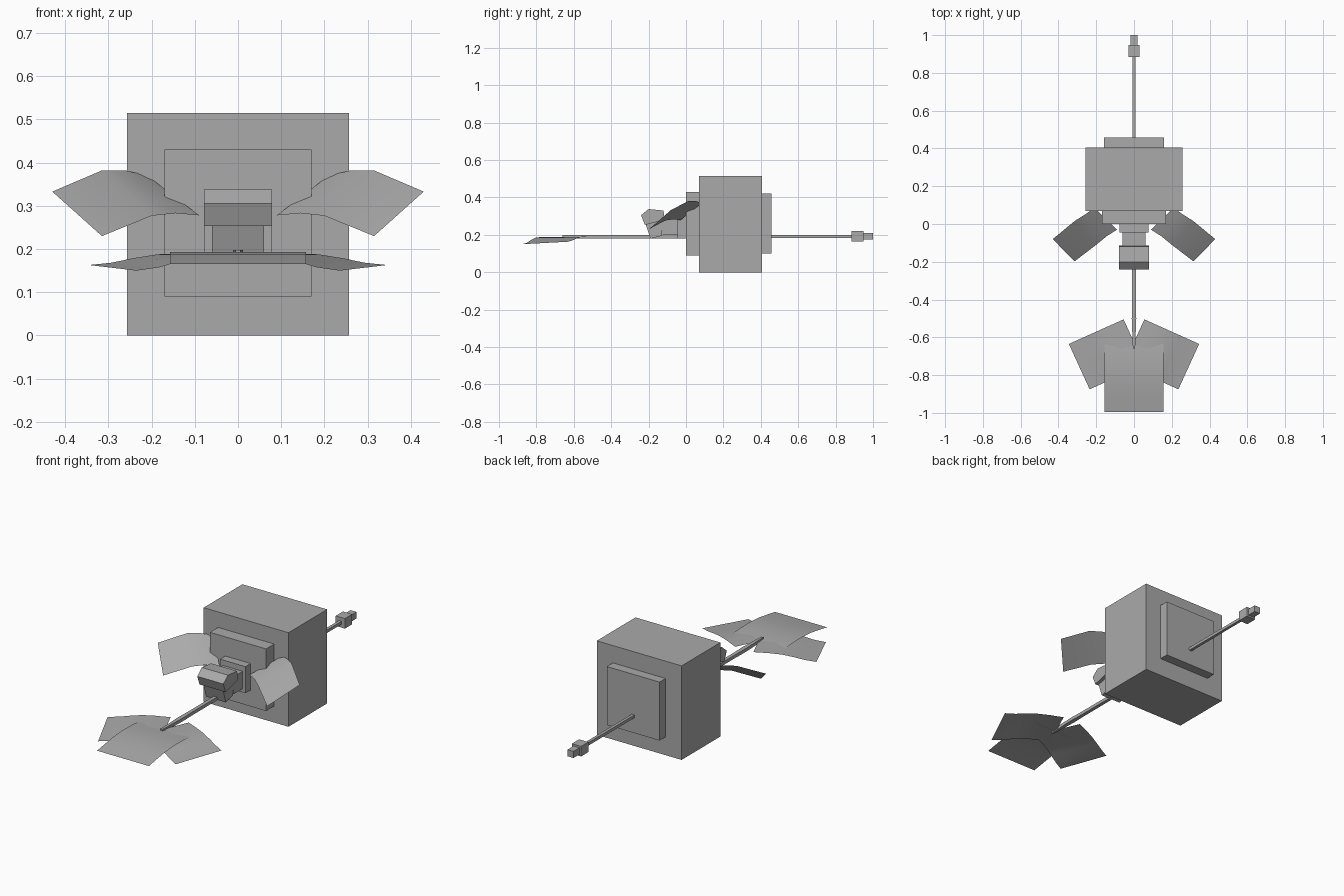
import bpy
from mathutils import Vector

if "Cube" in bpy.data.objects:
    bpy.data.objects.remove(bpy.data.objects["Cube"], do_unlink=True)

grey = bpy.data.materials.new("plain grey")
grey.use_nodes = True
grey.diffuse_color = (0.4, 0.4, 0.4, 1)
grey.node_tree.nodes["Principled BSDF"].inputs["Base Color"].default_value = (0.4, 0.4, 0.4, 1)


def add_mesh(name, verts, faces, smooth=False):
    mesh = bpy.data.meshes.new(name)
    mesh.from_pydata(verts, [], faces)
    mesh.materials.append(grey)
    for poly in mesh.polygons:
        poly.use_smooth = smooth
    obj = bpy.data.objects.new(name, mesh)
    bpy.context.collection.objects.link(obj)
    return obj


def prism(name, half_width, profile):
    """Side profile of (y, z) points, clockwise seen from +x, spread across x."""
    n = len(profile)
    verts = [(x, y, z) for x in (-half_width, half_width) for y, z in profile]
    faces = [tuple(range(n)), tuple(reversed(range(n, 2 * n)))]
    faces += [(i, i + n, (i + 1) % n + n, (i + 1) % n) for i in range(n)]
    return add_mesh(name, verts, faces)


def box(name, half_width, y0, y1, z0, z1):
    return prism(name, half_width, [(y0, z0), (y0, z1), (y1, z1), (y1, z0)])


def sheet(name, front, back, side=1, rows=4):
    """Thin curved sheet between two edges, facing up; side=-1 mirrors it."""
    n = len(front)
    verts = []
    for r in range(rows + 1):
        for a, b in zip(front, back):
            p = Vector(a).lerp(Vector(b), r / rows)
            verts.append((p.x * side, p.y, p.z))
    faces = []
    for r in range(rows):
        for c in range(n - 1):
            i = r * n + c
            quad = (i, i + 1, i + n + 1, i + n)
            faces.append(quad if side > 0 else quad[::-1])
    return add_mesh(name, verts, faces, smooth=True)


# Body blocks
box("body", 0.257, 0.07, 0.405, 0, 0.515)
box("front_plate", 0.17, 0, 0.07, 0.09, 0.43)
box("back_plate", 0.16, 0.405, 0.457, 0.1, 0.42)

# Rear rod and its stepped tip
box("rear_rod", 0.008, 0.457, 0.89, 0.184, 0.2)
box("rear_knob", 0.028, 0.885, 0.948, 0.165, 0.22)
box("rear_tip", 0.018, 0.948, 1.0, 0.174, 0.21)

# Collar, neck and head
box("collar", 0.077, -0.045, 0, 0.18, 0.325)
box("neck", 0.06, -0.125, -0.045, 0.2, 0.295)
prism("head", 0.079, [(-0.24, 0.305), (-0.2, 0.338), (-0.12, 0.33),
                      (-0.115, 0.28), (-0.22, 0.253)])
prism("jaw", 0.06, [(-0.19, 0.18), (-0.218, 0.265), (-0.12, 0.285), (-0.13, 0.195)])

# Front rod, swelling slightly before it reaches the fan
rod = add_mesh("front_rod",
               [(sx * w, y, z) for y, w in ((0, 0.009), (-0.42, 0.01), (-0.5, 0.012), (-0.66, 0.006))
                for sx, z in ((-1, 0.18), (1, 0.18), (1, 0.198), (-1, 0.198))],
               [(0, 1, 2, 3), (15, 14, 13, 12)] +
               [(4 * s + i, 4 * s + 4 + i, 4 * s + 4 + (i + 1) % 4, 4 * s + (i + 1) % 4)
                for s in range(3) for i in range(4)])

# Side flaps, curling forward
for label, side in (("left", 1), ("right", -1)):
    sheet(label + "_flap",
          [(0.09, -0.03, 0.278), (0.145, -0.065, 0.283), (0.2, -0.11, 0.277), (0.315, -0.198, 0.23)],
          [(0.21, 0.085, 0.37), (0.26, 0.05, 0.382), (0.315, 0.015, 0.382), (0.43, -0.08, 0.333)],
          side)

# Fan side blades: distance outward and share of the droop
droop = [(0, 0.05), (0.25, 0), (0.45, 0.08), (0.65, 0.42), (0.82, 0.8), (1, 1)]
for label, side in (("left", 1), ("right", -1)):
    front = [(-0.055 + 0.29 * t, -0.745 - 0.13 * t, 0.188 - 0.038 * d) for t, d in droop]
    back = [(0.055 + 0.29 * t, -0.505 - 0.13 * t, 0.19 - 0.027 * d) for t, d in droop]
    sheet(label + "_fan_blade", front, back, side)

# Fan middle blade, drooping toward the front
curve = [(-0.635, 0.187), (-0.7, 0.192), (-0.78, 0.193), (-0.86, 0.187), (-0.93, 0.176), (-0.995, 0.165)]
sheet("middle_fan_blade", [(-0.157, y, z) for y, z in curve], [(0.157, y, z) for y, z in curve])
